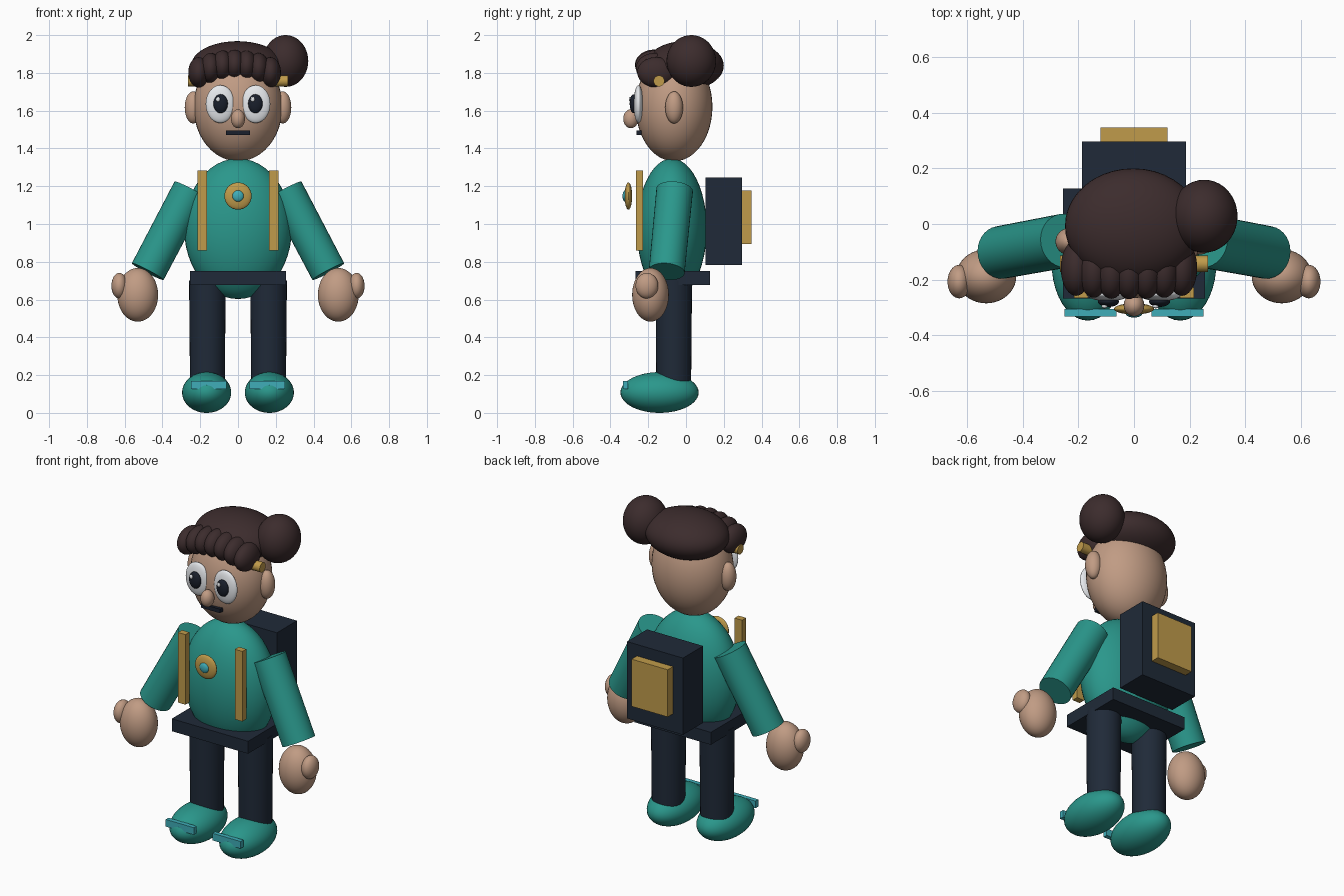
import bpy
from mathutils import Vector

if "Cube" in bpy.data.objects:
    bpy.data.objects.remove(bpy.data.objects["Cube"])


def material(name, rgb):
    m = bpy.data.materials.new(name)
    m.diffuse_color = (*rgb, 1)
    m.use_nodes = True
    m.node_tree.nodes["Principled BSDF"].inputs["Base Color"].default_value = m.diffuse_color
    return m


TEAL = material("teal", (0.023, 0.31, 0.26))
AQUA = material("aqua", (0.05, 0.42, 0.48))
SKIN = material("skin", (0.53, 0.33, 0.23))
HAIR = material("hair", (0.045, 0.025, 0.026))
GOLD = material("gold", (0.53, 0.33, 0.07))
NAVY = material("navy", (0.014, 0.023, 0.04))
DARK = material("dark", (0.01, 0.014, 0.025))
WHITE = material("white", (0.8, 0.82, 0.85))


def finish(name, mat, smooth=True):
    o = bpy.context.object
    o.name = o.data.name = name
    o.data.materials.append(mat)
    if smooth:
        bpy.ops.object.shade_smooth_by_angle()
    return o


def ball(name, mat, loc, radii):
    bpy.ops.mesh.primitive_uv_sphere_add(segments=40, ring_count=24, location=loc)
    bpy.context.object.scale = radii
    bpy.ops.object.transform_apply(location=False, rotation=False, scale=True)
    return finish(name, mat)


def box(name, mat, lo, hi):
    lo, hi = Vector(lo), Vector(hi)
    bpy.ops.mesh.primitive_cube_add(size=1, location=(lo + hi) / 2)
    bpy.context.object.scale = hi - lo
    bpy.ops.object.transform_apply(location=False, rotation=False, scale=True)
    return finish(name, mat, False)


def rod(name, mat, a, b, r1, r2):
    a, b = Vector(a), Vector(b)
    bpy.ops.mesh.primitive_cone_add(vertices=32, radius1=r1, radius2=r2,
                                    depth=(b - a).length, location=(a + b) / 2)
    bpy.context.object.rotation_euler = (b - a).to_track_quat('Z', 'Y').to_euler()
    return finish(name, mat)


# body and head
ball("torso", TEAL, (0, -0.075, 0.975), (0.285, 0.185, 0.372))
ball("head", SKIN, (0, -0.063, 1.62), (0.235, 0.203, 0.288))
box("belt", NAVY, (-0.255, -0.268, 0.677), (0.255, 0.127, 0.752))

# face
ball("nose", SKIN, (0, -0.292, 1.557), (0.037, 0.04, 0.05))
box("mouth", DARK, (-0.063, -0.262, 1.472), (0.063, -0.235, 1.496))

# hair cap, side bun and fringe
ball("hair_cap", HAIR, (-0.003, -0.007, 1.838), (0.245, 0.207, 0.13))
ball("hair_bun", HAIR, (0.252, 0.028, 1.863), (0.12, 0.131, 0.137))
for i in range(7):
    t = (i - 3) / 3
    ball("fringe_lock", HAIR, (-0.018 + 0.19 * t, -0.17 + 0.012 * t * t, 1.843 - 0.04 * t * t),
         (0.055, 0.1, 0.08))
rod("hair_pin", GOLD, (-0.265, -0.143, 1.757), (0.265, -0.143, 1.757), 0.029, 0.029)

# mirrored parts
for side, s in (("left", -1), ("right", 1)):
    ball(side + "_ear", SKIN, (s * 0.237, -0.063, 1.617), (0.045, 0.047, 0.085))
    ball(side + "_eye", WHITE, (s * 0.094, -0.252, 1.635), (0.077, 0.025, 0.1))
    ball(side + "_pupil", DARK, (s * 0.092, -0.278, 1.637), (0.038, 0.02, 0.05))
    ball(side + "_eye_glint", WHITE, (s * 0.092 - 0.014, -0.296, 1.66), (0.011, 0.007, 0.013))
    rod(side + "_arm", TEAL, (s * 0.25, -0.06, 1.18), (s * 0.478, -0.102, 0.748), 0.097, 0.095)
    ball(side + "_hand", SKIN, (s * 0.531, -0.188, 0.625), (0.108, 0.097, 0.142))
    ball(side + "_thumb", SKIN, (s * 0.628, -0.207, 0.673), (0.042, 0.06, 0.068))
    rod(side + "_leg", NAVY, (s * 0.162, -0.065, 0.14), (s * 0.162, -0.065, 0.7), 0.092, 0.097)
    ball(side + "_shoe", TEAL, (s * 0.166, -0.14, 0.108), (0.13, 0.207, 0.108))
    x = s * 0.156
    box(side + "_shoe_strap", AQUA, (x - 0.094, -0.333, 0.127), (x + 0.094, -0.306, 0.17))
    x = s * 0.19
    box(side + "_shoulder_strap", GOLD, (x - 0.025, -0.266, 0.86), (x + 0.025, -0.228, 1.283))

# chest badge
ball("badge", GOLD, (0, -0.305, 1.148), (0.072, 0.02, 0.072))
ball("badge_gem", AQUA, (0, -0.322, 1.148), (0.03, 0.014, 0.03))

# backpack
box("backpack", NAVY, (-0.187, 0.104, 0.783), (0.187, 0.296, 1.247))
box("backpack_pocket", GOLD, (-0.121, 0.28, 0.893), (0.121, 0.347, 1.178))
